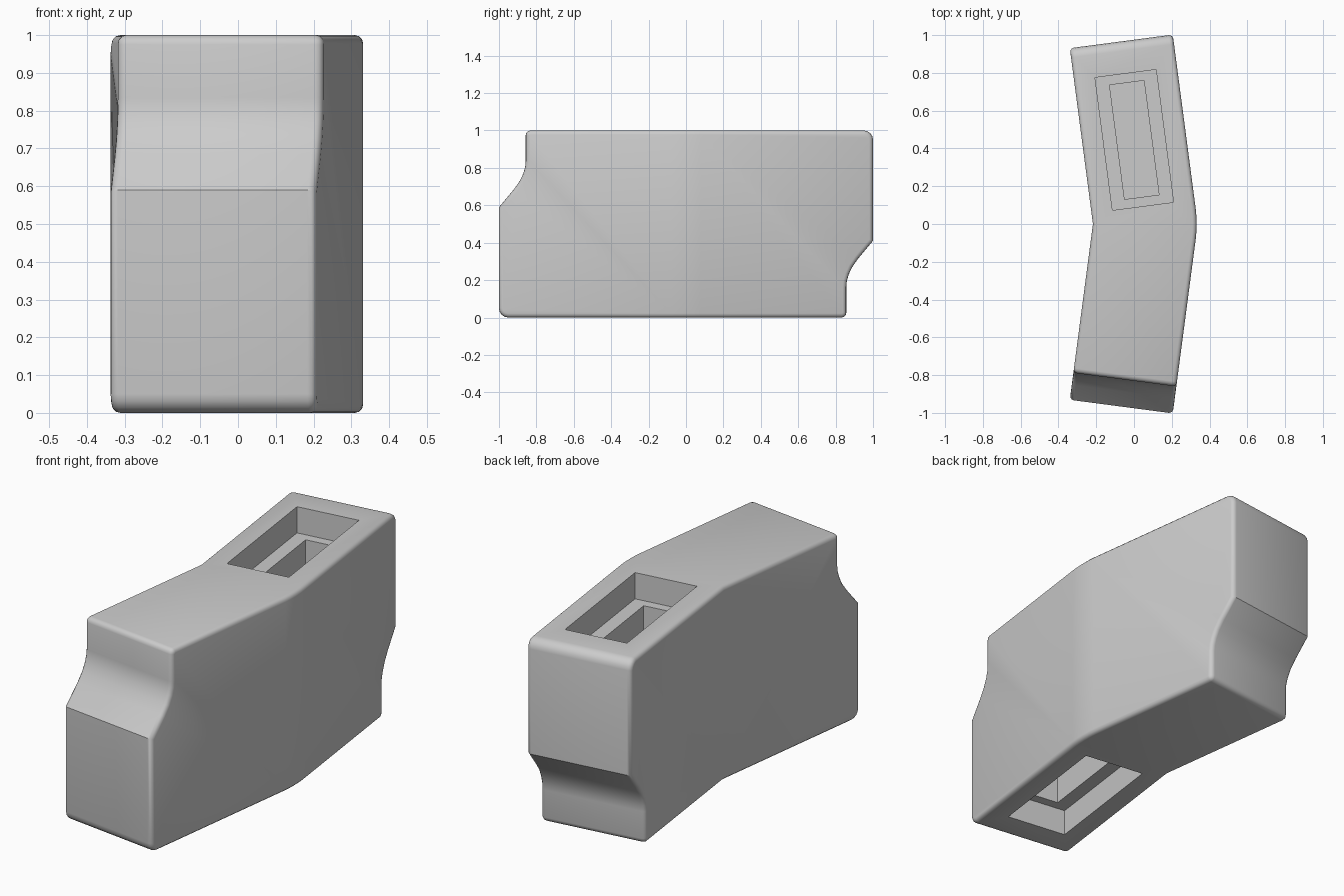
import bpy, bmesh, math
from mathutils import Matrix, Vector

if "Cube" in bpy.data.objects:
    bpy.data.objects.remove(bpy.data.objects["Cube"])

ANGLE = math.radians(7.5)
CX, HALF_W = 0.06, 0.275
SIN, COS = math.sin(ANGLE), math.cos(ANGLE)

grey = bpy.data.materials.new("plain_grey")
grey.diffuse_color = (0.6, 0.6, 0.6, 1)
grey.use_nodes = True
grey.node_tree.nodes["Principled BSDF"].inputs["Base Color"].default_value = grey.diffuse_color

# End profile of one leg, bottom to top: distance along the leg, height
END = [(0.975, 0), (0.975, 0.59), (0.895, 0.685), (0.863, 0.73),
       (0.844, 0.77), (0.834, 0.805), (0.831, 0.835), (0.831, 1)]


def leg_point(side, s, z, back):
    """Point on a leg; the front leg is the back leg mirrored in y."""
    x = side * HALF_W
    y = x * SIN + s * COS
    return Vector((CX + x * COS - s * SIN, y if back else -y, z))


# Bent body
bm = bmesh.new()
ends, mids = {}, {}
for side in (-1, 1):
    for back in (False, True):
        ends[side, back] = [
            bm.verts.new(leg_point(side, s, 1 - z if back else z, back))
            for s, z in END]
    mids[side] = [bm.verts.new((CX + side * HALF_W / COS, 0, z)) for z in (0, 1)]

for back in (False, True):
    left, right = ends[-1, back], ends[1, back]
    for i in range(len(END) - 1):
        bm.faces.new((left[i], right[i], right[i + 1], left[i + 1]))
    for side in (-1, 1):
        low, high = mids[side]
        bm.faces.new(ends[side, back] + ([low, high] if back else [high, low]))
for level in (0, 1):
    f = -1 if level else 0
    b = 0 if level else -1
    bm.faces.new((ends[-1, False][f], ends[1, False][f], mids[1][level],
                  ends[1, True][b], ends[-1, True][b], mids[-1][level]))
bmesh.ops.recalc_face_normals(bm, faces=bm.faces)


def round_edges(edges, radius, segments):
    bmesh.ops.bevel(bm, geom=edges, offset=radius, offset_type='OFFSET',
                    segments=segments, profile=0.5, affect='EDGES')


def across(index):
    return [bm.edges.get((ends[-1, b][index], ends[1, b][index]))
            for b in (False, True)]


# Soft outer bend, then end corners, then the outline of both sides
wide, narrow = across(0), across(-1)
round_edges([bm.edges.get(mids[1])], 0.08, 4)
round_edges([e for e in wide if e.is_valid], 0.05, 4)
round_edges([e for e in narrow if e.is_valid], 0.025, 3)
bm.normal_update()
round_edges([e for e in bm.edges
             if e.is_manifold and e.calc_face_angle(0) > math.radians(60)], 0.022, 3)
bmesh.ops.recalc_face_normals(bm, faces=bm.faces)

mesh = bpy.data.meshes.new("bent_body")
bm.to_mesh(mesh)
bm.free()
body = bpy.data.objects.new("bent_body", mesh)
bpy.context.collection.objects.link(body)
mesh.materials.append(grey)


# Stepped pockets: top of the back leg, underside of the front leg
def cut_pocket(half_w, half_l, depth, back):
    turn = ANGLE if back else -ANGLE
    s = 0.449 if back else -0.449
    z = 1 if back else 0
    cutter_mesh = bpy.data.meshes.new("pocket_cutter")
    cb = bmesh.new()
    bmesh.ops.create_cube(cb, size=2)
    place = (Matrix.Translation((CX, 0, z)) @ Matrix.Rotation(turn, 4, 'Z')
             @ Matrix.Translation((0, s, 0)) @ Matrix.Diagonal((half_w, half_l, depth, 1)))
    cb.transform(place)
    cb.to_mesh(cutter_mesh)
    cb.free()
    cutter_mesh.materials.append(grey)
    cutter = bpy.data.objects.new("pocket_cutter", cutter_mesh)
    bpy.context.collection.objects.link(cutter)
    cutter.hide_render = True
    mod = body.modifiers.new("pocket", 'BOOLEAN')
    mod.operation, mod.solver, mod.object = 'DIFFERENCE', 'EXACT', cutter
    bpy.ops.object.modifier_apply(modifier=mod.name)
    bpy.data.objects.remove(cutter)


bpy.context.view_layer.objects.active = body
body.select_set(True)
for back in (False, True):
    cut_pocket(0.163, 0.354, 0.135, back)
    cut_pocket(0.092, 0.305, 0.32, back)

bpy.ops.object.shade_smooth_by_angle(angle=math.radians(32))
